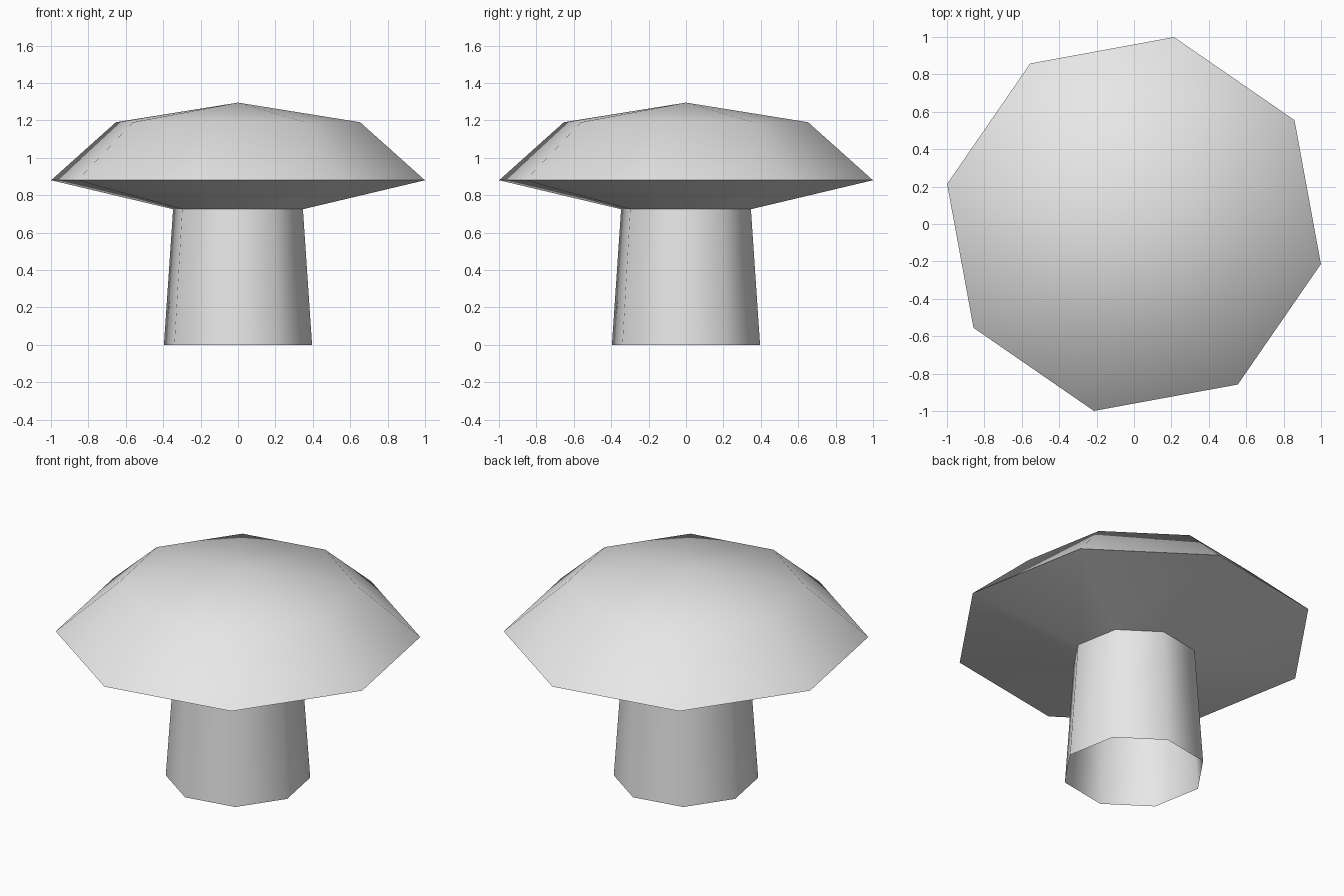
import bpy
import bmesh
import math

SIDES = 8
TURN = math.radians(-12.1)

cube = bpy.data.objects.get("Cube")
if cube:
    bpy.data.objects.remove(cube)

grey = bpy.data.materials.new("plain_grey")
grey.use_nodes = True
colour = (0.8, 0.8, 0.8, 1)
grey.diffuse_color = colour
grey.node_tree.nodes["Principled BSDF"].inputs["Base Color"].default_value = colour


def lathe(name, profile, apex=None):
    """Join eight-sided rings of (radius, height), listed from the bottom up."""
    bm = bmesh.new()
    rings = []
    for radius, z in profile:
        angles = [TURN + math.tau * i / SIDES for i in range(SIDES)]
        rings.append([bm.verts.new((radius * math.cos(a), radius * math.sin(a), z))
                      for a in angles])
    for low, high in zip(rings, rings[1:]):
        for i in range(SIDES):
            j = (i + 1) % SIDES
            bm.faces.new((low[i], low[j], high[j], high[i]))
    if apex is not None:
        tip = bm.verts.new((0, 0, apex))
        for i in range(SIDES):
            bm.faces.new((rings[-1][i], rings[-1][(i + 1) % SIDES], tip))
    mesh = bpy.data.meshes.new(name)
    bm.to_mesh(mesh)
    bm.free()
    mesh.materials.append(grey)
    obj = bpy.data.objects.new(name, mesh)
    bpy.context.collection.objects.link(obj)
    bpy.ops.object.select_all(action="DESELECT")
    obj.select_set(True)
    bpy.context.view_layer.objects.active = obj
    bpy.ops.object.shade_smooth_by_angle(angle=math.radians(60))
    return obj


# Tapered hollow stem, open at the bottom
lathe("mushroom_stem", [(0.405, 0), (0.355, 0.725)])

# Cap: sloping underside, sharp rim, shoulder and low peak
lathe("mushroom_cap", [(0.355, 0.725), (1.022, 0.88), (0.668, 1.19)], apex=1.295)
